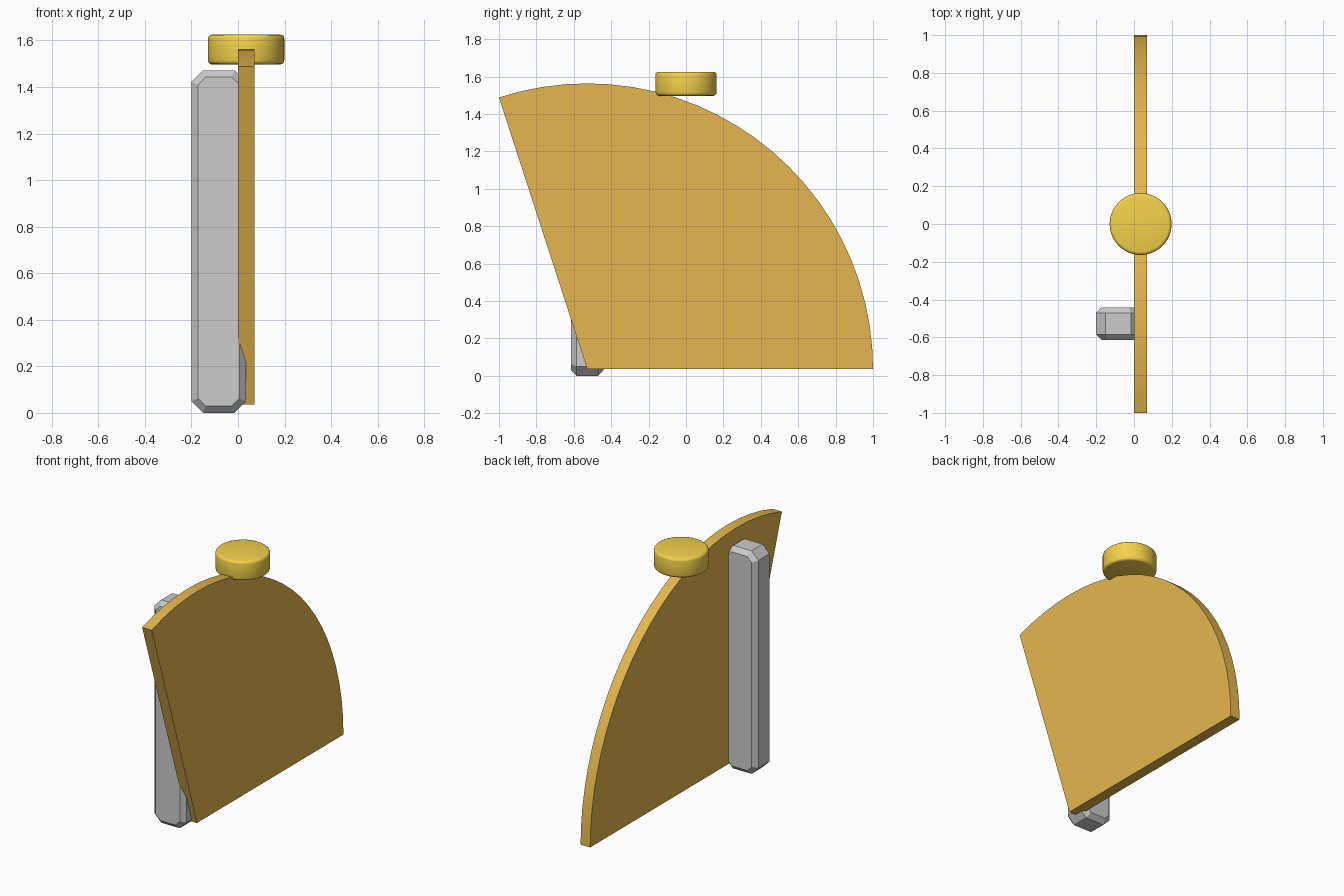
import bpy, bmesh, math

if "Cube" in bpy.data.objects:
    bpy.data.objects.remove(bpy.data.objects["Cube"])


def make_object(name, bm, color=None, smooth=None):
    bmesh.ops.recalc_face_normals(bm, faces=bm.faces)
    mesh = bpy.data.meshes.new(name)
    bm.to_mesh(mesh)
    bm.free()
    obj = bpy.data.objects.new(name, mesh)
    bpy.context.collection.objects.link(obj)
    if color:
        mat = bpy.data.materials.new(name + "_colour")
        mat.diffuse_color = (*color, 1)
        mat.use_nodes = True
        mat.node_tree.nodes["Principled BSDF"].inputs["Base Color"].default_value = mat.diffuse_color
        mesh.materials.append(mat)
    if smooth:
        bpy.ops.object.select_all(action='DESELECT')
        obj.select_set(True)
        bpy.context.view_layer.objects.active = obj
        bpy.ops.object.shade_smooth_by_angle(angle=math.radians(smooth))
    return obj


def loft(rings):
    """Closed solid through rings of equal point count."""
    bm = bmesh.new()
    loops = [[bm.verts.new(p) for p in ring] for ring in rings]
    n = len(loops[0])
    for a, b in zip(loops, loops[1:]):
        for i in range(n):
            j = (i + 1) % n
            bm.faces.new((a[i], a[j], b[j], b[i]))
    bm.faces.new(loops[0])
    bm.faces.new(loops[-1])
    return bm


PIVOT_Y, PIVOT_Z = -0.528, 0.035

# Sector plate: 108 degree fan profile with a thin extrusion along x
RADIUS, STEPS = 1.528, 24
fan = [(PIVOT_Y, PIVOT_Z)]
for i in range(STEPS + 1):
    a = math.radians(108) * i / STEPS
    fan.append((PIVOT_Y + RADIUS * math.cos(a), PIVOT_Z + RADIUS * math.sin(a)))
make_object("sector_plate", loft([[(x, y, z) for y, z in fan] for x in (0, 0.07)]),
            (0.78, 0.47, 0.08), 20)


# Upright bar: chamfered-corner outline in xz, with bevelled front and back rims
def bar_ring(y, inset):
    w, h = 0.1175 - inset, 0.736 - inset
    c = 0.05 - 0.586 * inset
    quarter = [(w, h - c), (w - c, h)]
    pts = quarter + [(-x, z) for x, z in reversed(quarter)]
    pts += [(-x, -z) for x, z in pts]
    return [(x - 0.0825, PIVOT_Y + y, z + 0.736) for x, z in pts]


BAR_D, RIM = 0.087, 0.029
make_object("upright_bar", loft([bar_ring(-BAR_D, RIM), bar_ring(-BAR_D + RIM, 0),
                                 bar_ring(BAR_D - RIM, 0), bar_ring(BAR_D, RIM)]))

# Round knob: short cylinder with rounded rims, resting on the arc
bm = bmesh.new()
bmesh.ops.create_cone(bm, cap_ends=True, segments=48, radius1=0.164, radius2=0.164, depth=0.128)
rims = [e for e in bm.edges if abs(e.verts[0].co.z - e.verts[1].co.z) < 1e-4]
bmesh.ops.bevel(bm, geom=rims, offset=0.017, segments=3, profile=0.5, affect='EDGES')
bmesh.ops.translate(bm, verts=bm.verts, vec=(0.035, 0, 1.561))
make_object("round_knob", bm, (0.9, 0.64, 0.07), 35)
